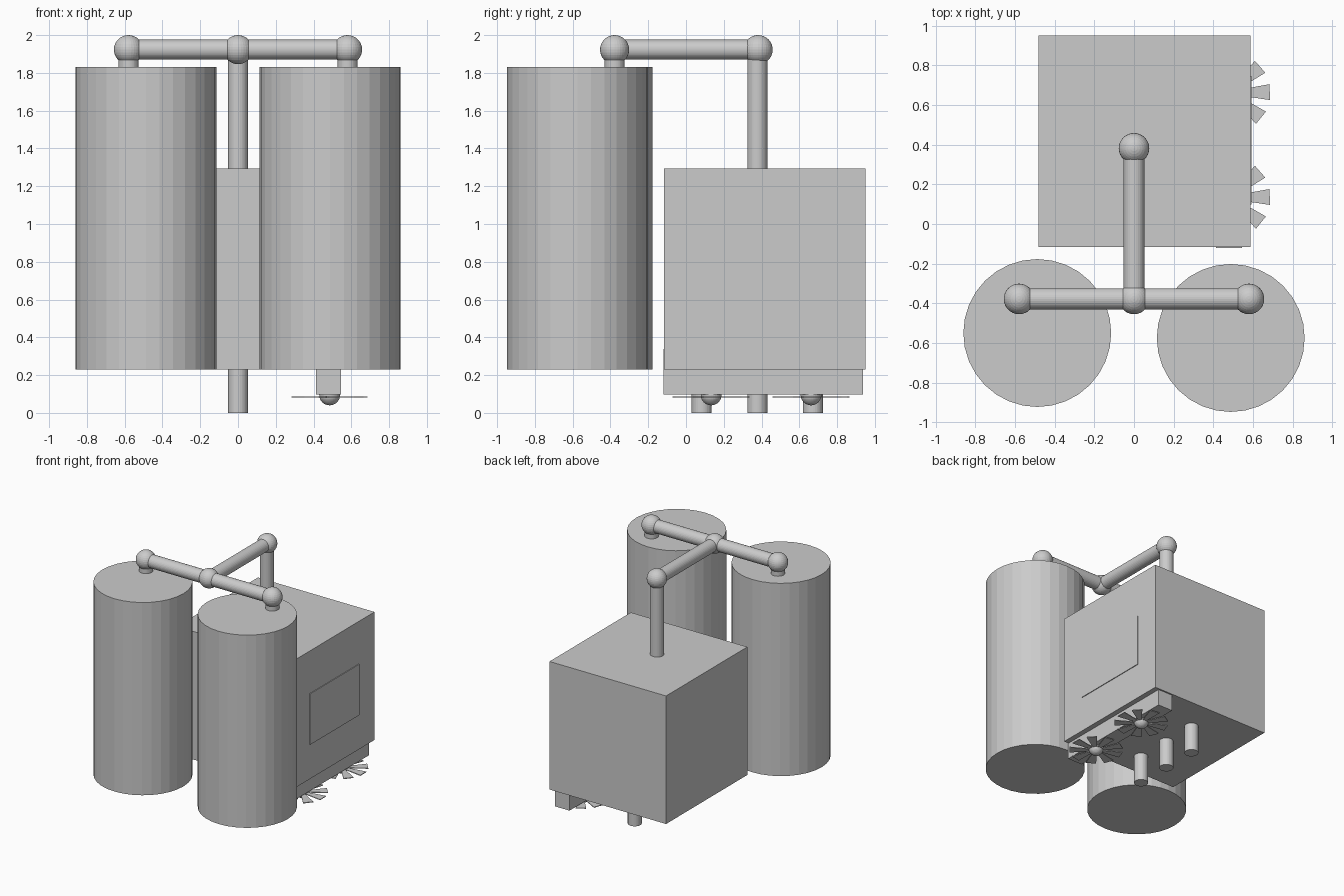
import bpy, bmesh
from math import cos, sin, pi, radians
from mathutils import Vector

if "Cube" in bpy.data.objects:
    bpy.data.objects.remove(bpy.data.objects["Cube"])


def box(name, lo, hi):
    lo, hi = Vector(lo), Vector(hi)
    bpy.ops.mesh.primitive_cube_add(size=1, location=(lo + hi) / 2)
    ob = bpy.context.object
    ob.name, ob.scale = name, hi - lo
    return ob


def rod(name, a, b, r, sides=32):
    a, b = Vector(a), Vector(b)
    bpy.ops.mesh.primitive_cylinder_add(vertices=sides, radius=r, depth=(b - a).length,
                                        location=(a + b) / 2)
    ob = bpy.context.object
    ob.name = name
    ob.rotation_euler = (b - a).to_track_quat('Z', 'Y').to_euler()
    return ob


def ball(name, c, r):
    bpy.ops.mesh.primitive_uv_sphere_add(segments=32, ring_count=16, radius=r, location=c)
    bpy.context.object.name = name


def rotor_blades(name, centre, count=9):
    # thin flared blades around the hub
    bm = bmesh.new()
    for i in range(count):
        t = 2 * pi * i / count + radians(1)
        u, v = Vector((cos(t), sin(t), 0)), Vector((-sin(t), cos(t), 0))
        quad = [(0.03, -0.012), (0.2, -0.04), (0.2, 0.04), (0.03, 0.012)]
        low, top = ([bm.verts.new(u * p + v * q + Vector((0, 0, z))) for p, q in quad]
                    for z in (-0.003, 0.003))
        bm.faces.new(low[::-1])
        bm.faces.new(top)
        for k in range(4):
            n = (k + 1) % 4
            bm.faces.new((low[k], low[n], top[n], top[k]))
    me = bpy.data.meshes.new(name)
    bm.to_mesh(me)
    bm.free()
    ob = bpy.data.objects.new(name, me)
    ob.location = centre
    bpy.context.collection.objects.link(ob)


PIPE, JOINT, TOP = 0.053, 0.077, 1.923

# Main housing with a shallow raised side panel
box("housing", (-0.482, -0.116, 0.23), (0.588, 0.95, 1.293))
box("side_panel", (0.56, 0.098, 0.517), (0.594, 0.746, 0.94))

# Twin tanks and their short necks
for side, s, y in (("left", -1, -0.55), ("right", 1, -0.575)):
    rod(side + "_tank", (s * 0.488, y, 0.23), (s * 0.488, y, 1.83), 0.373)
    rod(side + "_neck", (s * 0.58, -0.378, 1.8), (s * 0.58, -0.378, TOP), PIPE)
    ball(side + "_joint", (s * 0.58, -0.378, TOP), JOINT)

# Overhead pipework
rod("cross_pipe", (-0.58, -0.378, TOP), (0.58, -0.378, TOP), PIPE)
rod("link_pipe", (0, -0.378, TOP), (0, 0.382, TOP), PIPE)
rod("main_riser", (0, 0.378, 0), (0, 0.378, TOP), PIPE)
ball("tee_joint", (0, -0.378, TOP), JOINT)
ball("riser_joint", (0, 0.382, TOP), JOINT)

# Short outlet pipes below the housing
for name, y in (("front_outlet", 0.083), ("back_outlet", 0.672)):
    rod(name, (0, y, 0), (0, y, 0.26), PIPE)

# Rotor beam with two fans under it
box("rotor_beam", (0.413, -0.12, 0.097), (0.546, 0.938, 0.338))
for name, y in (("front", 0.133), ("back", 0.662)):
    ball(name + "_rotor_hub", (0.485, y, 0.095), 0.055)
    rotor_blades(name + "_rotor_blades", (0.485, y, 0.085))
